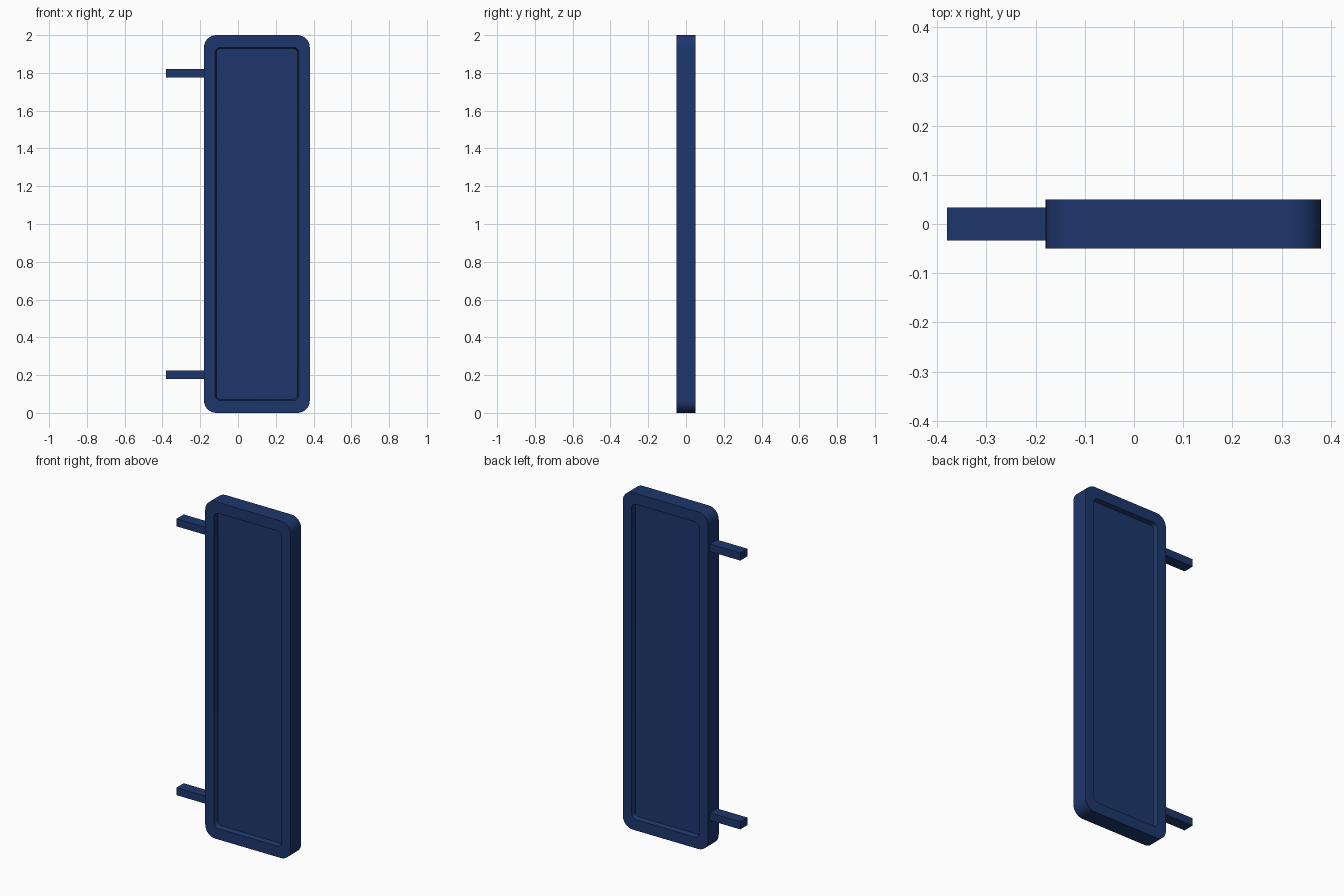
import bpy, bmesh, math

if "Cube" in bpy.data.objects:
    bpy.data.objects.remove(bpy.data.objects["Cube"])

navy = bpy.data.materials.new("navy_paint")
navy.diffuse_color = (0.012, 0.038, 0.15, 1)
navy.use_nodes = True
navy.node_tree.nodes["Principled BSDF"].inputs["Base Color"].default_value = navy.diffuse_color


def finish(name, bm):
    bmesh.ops.recalc_face_normals(bm, faces=bm.faces)
    mesh = bpy.data.meshes.new(name)
    bm.to_mesh(mesh)
    bm.free()
    ob = bpy.data.objects.new(name, mesh)
    mesh.materials.append(navy)
    bpy.context.collection.objects.link(ob)
    return ob


def rounded_ring(bm, half_w, half_h, r, y, cx=0.1, cz=1.0, seg=8):
    verts = []
    for i, (sx, sz) in enumerate([(1, 1), (-1, 1), (-1, -1), (1, -1)]):
        for k in range(seg + 1):
            a = math.pi / 2 * (i + k / seg)
            verts.append(bm.verts.new((cx + sx * (half_w - r) + r * math.cos(a), y,
                                       cz + sz * (half_h - r) + r * math.sin(a))))
    return verts


# Panel with raised rim on both faces: recess floor, rim lip, outer wall, mirrored to the back
bm = bmesh.new()
front = [(0.215, 0.928, 0.022, -0.025), (0.222, 0.935, 0.029, -0.05), (0.28, 1.0, 0.065, -0.05)]
profile = front + [(w, h, r, -y) for w, h, r, y in reversed(front)]
rings = [rounded_ring(bm, *p) for p in profile]
for a, b in zip(rings, rings[1:]):
    n = len(a)
    for i in range(n):
        bm.faces.new((a[i], a[(i + 1) % n], b[(i + 1) % n], b[i]))
bm.faces.new(rings[0])
bm.faces.new(rings[-1])
panel = finish("sign_panel", bm)
bpy.context.view_layer.objects.active = panel
panel.select_set(True)
bpy.ops.object.shade_smooth_by_angle(angle=math.radians(30))

# Two mounting arms on the left edge
for name, z in (("lower_arm", 0.203), ("upper_arm", 1.798)):
    bm = bmesh.new()
    bmesh.ops.create_cube(bm, size=1)
    bmesh.ops.scale(bm, vec=(0.2, 0.067, 0.045), verts=bm.verts)
    arm = finish(name, bm)
    arm.location = (-0.28, 0, z)
